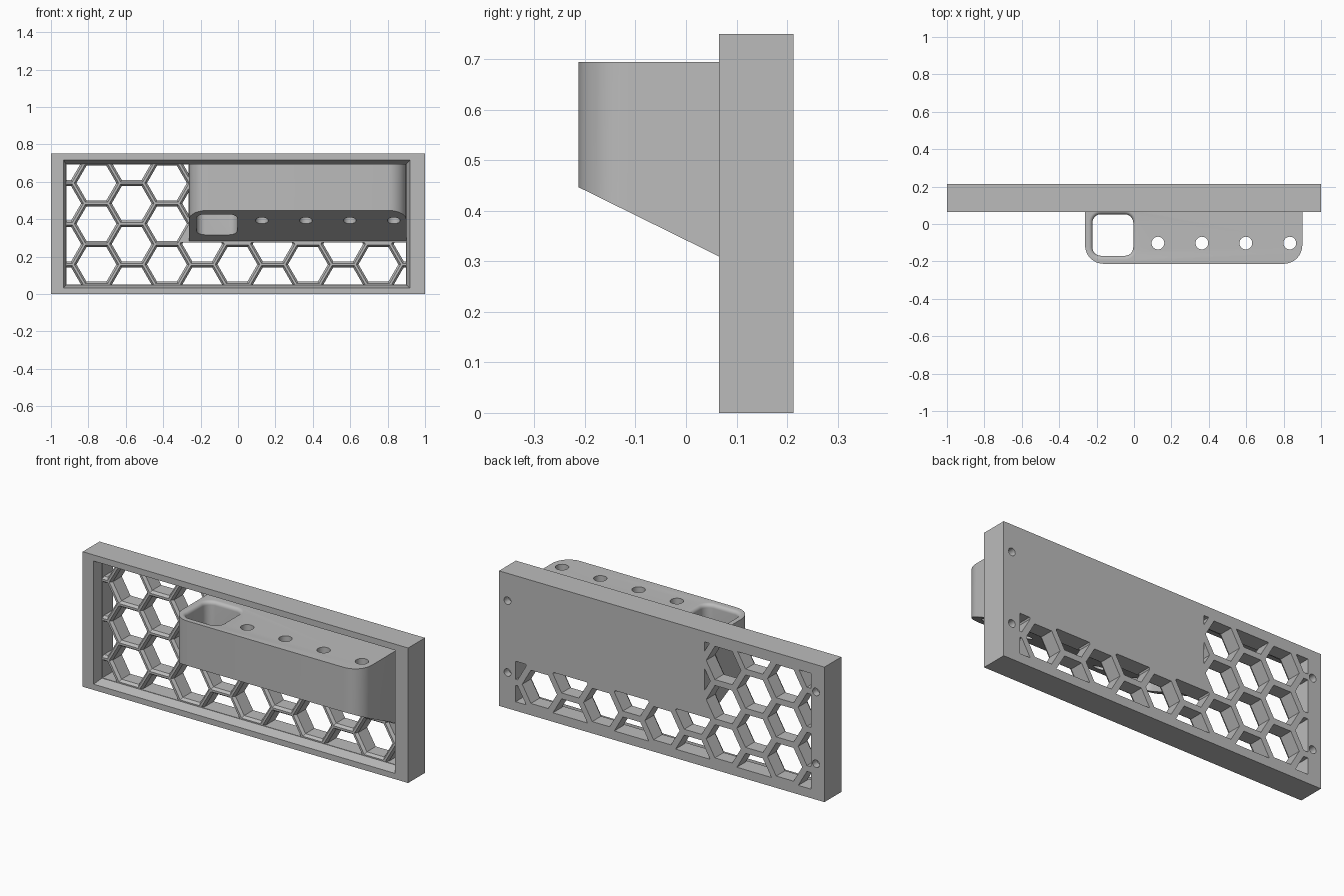
import bpy, bmesh, math
from mathutils import Vector

if "Cube" in bpy.data.objects:
    bpy.data.objects.remove(bpy.data.objects["Cube"], do_unlink=True)

grey = bpy.data.materials.new("grey plastic")
grey.use_nodes = True
GREY = (0.5, 0.5, 0.5, 1)
grey.diffuse_color = GREY
grey.node_tree.nodes["Principled BSDF"].inputs["Base Color"].default_value = GREY

FRONT, BACK, PANEL = 0.065, 0.213, 0.12      # y of frame front, back, panel face
LEFT, RIGHT, LOW, HIGH = -0.92, 0.90, 0.048, 0.695   # opening in the frame
BOX_X, SOLID_Z = -0.262, 0.275               # corner of the solid backing


def loft(rings):
    """Closed solid through rings of equal point count."""
    bm = bmesh.new()
    loops = [[bm.verts.new(p) for p in ring] for ring in rings]
    for a, b in zip(loops, loops[1:]):
        for i in range(len(a)):
            j = (i + 1) % len(a)
            bm.faces.new((a[i], a[j], b[j], b[i]))
    bm.faces.new(loops[0])
    bm.faces.new(loops[-1])
    bmesh.ops.recalc_face_normals(bm, faces=bm.faces)
    return bm


def clip(bm, point, normal):
    """Remove what lies beyond the plane and cap the cut."""
    cut = bmesh.ops.bisect_plane(bm, geom=bm.verts[:] + bm.edges[:] + bm.faces[:],
                                 plane_co=point, plane_no=normal, clear_outer=True)
    edges = [e for e in cut["geom_cut"] if isinstance(e, bmesh.types.BMEdge)]
    if edges:
        bmesh.ops.edgeloop_fill(bm, edges=edges)
    bmesh.ops.recalc_face_normals(bm, faces=bm.faces)


def make(name, parts):
    """One object from a list of solids."""
    mesh = bpy.data.meshes.new(name)
    whole = bmesh.new()
    for bm in parts:
        bm.to_mesh(mesh)
        bm.free()
        whole.from_mesh(mesh)
    whole.to_mesh(mesh)
    whole.free()
    mesh.materials.append(grey)
    obj = bpy.data.objects.new(name, mesh)
    bpy.context.collection.objects.link(obj)
    return obj


def subtract(obj, parts):
    cutter = make("cutter", parts)
    cutter.hide_render = True
    mod = obj.modifiers.new("cut", "BOOLEAN")
    mod.operation, mod.solver, mod.object = "DIFFERENCE", "EXACT", cutter
    bpy.context.view_layer.objects.active = obj
    bpy.ops.object.modifier_apply(modifier=mod.name)
    bpy.data.objects.remove(cutter, do_unlink=True)


def rect(x0, x1, z0, z1, y):
    return [(x0, y, z0), (x1, y, z0), (x1, y, z1), (x0, y, z1)]


def circle(cx, cy, r, n=32):
    return [(cx + r * math.cos(math.tau * i / n), cy + r * math.sin(math.tau * i / n))
            for i in range(n)]


def rounded(x0, x1, y0, y1, r, steps=8):
    """Rounded rectangle outline in plan."""
    pts = []
    for q, (cx, cy) in enumerate([(x1 - r, y1 - r), (x0 + r, y1 - r),
                                  (x0 + r, y0 + r), (x1 - r, y0 + r)]):
        for s in range(steps + 1):
            a = (q + s / steps) * math.pi / 2
            pts.append((cx + r * math.cos(a), cy + r * math.sin(a)))
    return pts


def at_z(outline, z):
    return [(x, y, z) for x, y in outline]


def hexagon(cx, cz, apothem, y):
    r = apothem / math.cos(math.pi / 6)
    return [(cx + r * math.cos(i * math.pi / 3), y, cz + r * math.sin(i * math.pi / 3))
            for i in range(6)]


# Wall frame: slab with a drafted recess in front
frame = make("wall_panel", [loft([rect(-1, 1, 0, 0.75, FRONT), rect(-1, 1, 0, 0.75, BACK)])])
s = 0.001 / (PANEL - FRONT)
subtract(frame, [loft([
    rect(-0.933 - 0.013 * s, 0.92 + 0.02 * s, 0.032 - 0.016 * s, 0.716 + 0.021 * s, FRONT - 0.001),
    rect(LEFT, RIGHT, LOW, HIGH, PANEL)])])

# Honeycomb cells with chamfered front rims, kept clear of the solid backing
PITCH = 0.2176
E = 0.002
cells = []
for col in range(-5, 6):
    cx = -0.003 + col * PITCH * math.cos(math.pi / 6)
    for row in range(-1, 3):
        cz = 0.158 + PITCH * (row + 0.5 * (col % 2))
        backed = cx > -0.3
        if cz > HIGH + 0.05 or cz < 0 or (backed and cz > 0.3 and cx > -0.1):
            continue
        wide, narrow = PITCH / 2 - 0.006, PITCH / 2 - 0.0165
        cell = loft([hexagon(cx, cz, wide, PANEL - 0.01), hexagon(cx, cz, wide, PANEL),
                     hexagon(cx, cz, narrow, PANEL + 0.015), hexagon(cx, cz, narrow, BACK + 0.02)])
        clip(cell, (LEFT + E, 0, 0), (-1, 0, 0))
        clip(cell, (RIGHT - E, 0, 0), (1, 0, 0))
        clip(cell, (0, 0, LOW + E), (0, 0, -1))
        clip(cell, (0, 0, HIGH - E), (0, 0, 1))
        if backed and cz > 0.3:
            clip(cell, (BOX_X - E, 0, 0), (1, 0, 0))
        elif backed:
            clip(cell, (0, 0, SOLID_Z), (0, 0, 1))
        if len(cell.faces) > 3:
            cells.append(cell)
subtract(frame, cells)

# Blind mounting holes in the back
subtract(frame, [loft([[(x, y, z) for x, z in circle(cx, cz, 0.021, 20)]
                       for y in (BACK - 0.04, BACK + 0.01)])
                 for cx in (-0.948, 0.948) for cz in (0.199, 0.598)])

# Tool holder: rounded front corners, sloping underside
arcs = rounded(BOX_X, 0.90, -0.213, 0.5, 0.1)
outline = [p for p in arcs if p[1] < 0.1] + [(0.90, PANEL + 0.01), (BOX_X, PANEL + 0.01)]
holder = loft([at_z(outline, 0.1), at_z(outline, HIGH)])
clip(holder, (0, -0.213, 0.447), Vector((0, -0.137, -0.278)).normalized())
holder = make("tool_holder", [holder])

# Square pocket with a rounded rim
F = 0.02
rings = [at_z(rounded(-0.222, -0.004, -0.17, 0.052, 0.045), 0.1)]
for i in range(7):
    a = i / 6 * math.pi / 2
    g = F * (1 - math.cos(a))
    rings.append(at_z(rounded(-0.222 - g, -0.004 + g, -0.17 - g, 0.052 + g, 0.045 + g),
                      HIGH - F + F * math.sin(a)))
rings.append([(x, y, HIGH + 0.02) for x, y, z in rings[-1]])
subtract(holder, [loft(rings)])

# Row of round tool holes
subtract(holder, [loft([at_z(circle(0.128 + 0.235 * i, -0.102, 0.034), z) for z in (0.1, 0.8)])
                  for i in range(4)])

for obj in (frame, holder):
    bpy.ops.object.select_all(action="DESELECT")
    obj.select_set(True)
    bpy.context.view_layer.objects.active = obj
    bpy.ops.object.shade_smooth_by_angle(angle=math.radians(25))
